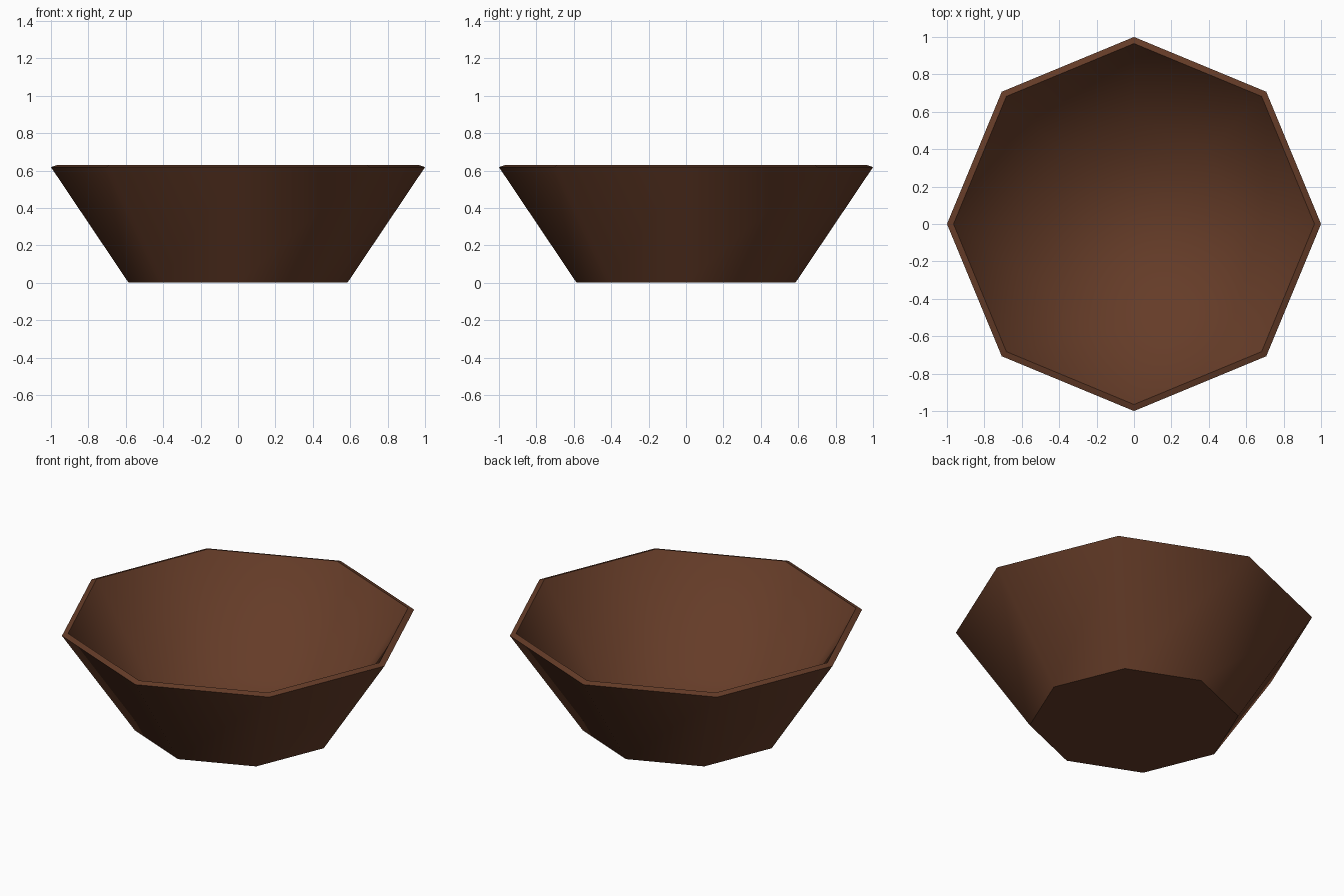
import bpy
import bmesh
from mathutils import Matrix

default = bpy.data.objects.get("Cube")
if default:
    bpy.data.objects.remove(default)

SIDES = 8


def make_material(name, colour):
    mat = bpy.data.materials.new(name)
    mat.use_nodes = True
    mat.diffuse_color = colour
    mat.node_tree.nodes["Principled BSDF"].inputs["Base Color"].default_value = colour
    return mat


def add_ring(bm, radius, z):
    return bmesh.ops.create_circle(bm, segments=SIDES, radius=radius,
                                   matrix=Matrix.Translation((0, 0, z)))["verts"]


# Bowl cross-section: outer foot, outer rim, inner rim, inner floor
profile = [(0.585, 0), (1.0, 0.618), (0.965, 0.63), (0.56, 0.04)]
bm = bmesh.new()
rings = [add_ring(bm, r, z) for r, z in profile]

# Walls and rim
for low, high in zip(rings, rings[1:]):
    for i in range(SIDES):
        j = (i + 1) % SIDES
        bm.faces.new((low[i], low[j], high[j], high[i]))

# Underside and inner floor
bm.faces.new(rings[0])
bm.faces.new(rings[-1])
bmesh.ops.recalc_face_normals(bm, faces=bm.faces)

# Smooth walls, crisp foot and rim edges
for face in bm.faces:
    face.smooth = True
for ring in rings[:3]:
    for i in range(SIDES):
        bm.edges.get((ring[i], ring[(i + 1) % SIDES])).smooth = False

mesh = bpy.data.meshes.new("bowl")
bm.to_mesh(mesh)
bm.free()
mesh.materials.append(make_material("dark brown wood", (0.13, 0.045, 0.021, 1)))
bowl = bpy.data.objects.new("bowl", mesh)
bpy.context.collection.objects.link(bowl)
